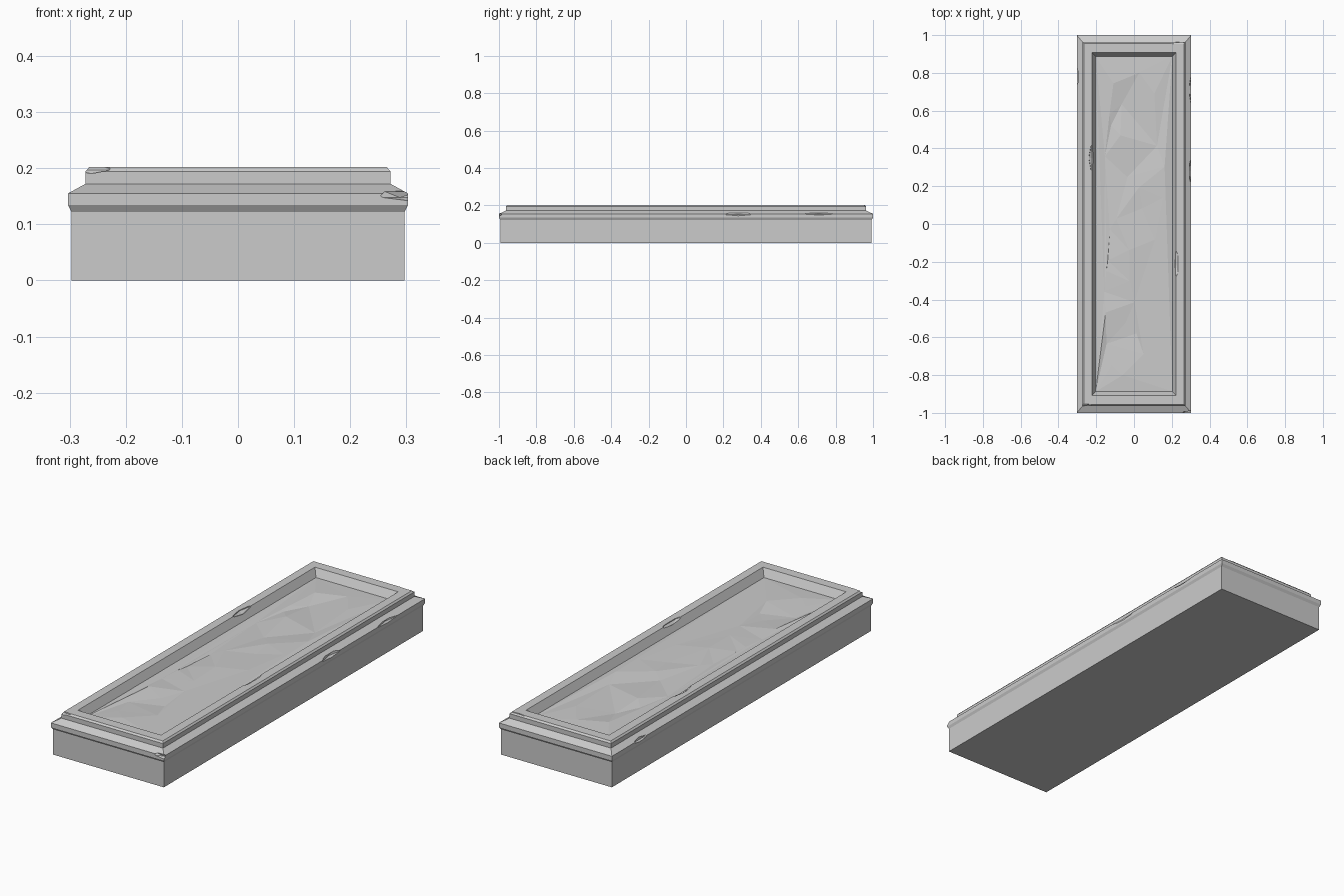
import bpy, bmesh, random
from mathutils import Vector, Matrix
from mathutils.geometry import delaunay_2d_cdt

if "Cube" in bpy.data.objects:
    bpy.data.objects.remove(bpy.data.objects["Cube"])

random.seed(7)

# Moulded trough profile: half width, half length, height
profile = [(0.297, 0.992, 0.0), (0.297, 0.992, 0.122), (0.303, 1.0, 0.134),
           (0.303, 1.0, 0.155), (0.272, 0.963, 0.172), (0.272, 0.963, 0.194),
           (0.265, 0.955, 0.202), (0.223, 0.908, 0.202), (0.203, 0.887, 0.165)]


def finish(bm, name):
    bmesh.ops.recalc_face_normals(bm, faces=bm.faces)
    mesh = bpy.data.meshes.new(name)
    bm.to_mesh(mesh)
    bm.free()
    obj = bpy.data.objects.new(name, mesh)
    bpy.context.collection.objects.link(obj)
    return obj


# Stone trough walls
bm = bmesh.new()
rings = [[bm.verts.new((sx * x, sy * y, z))
          for sx, sy in ((-1, -1), (1, -1), (1, 1), (-1, 1))]
         for x, y, z in profile]
bm.faces.new(rings[0])
for a, b in zip(rings, rings[1:]):
    for i in range(4):
        j = (i + 1) % 4
        bm.faces.new((a[i], a[j], b[j], b[i]))

# Uneven faceted floor inside the rim
corners = [v.co.xy.copy() for v in rings[-1]]
points = [Vector((random.uniform(-0.17, 0.17), -0.8 + 1.6 * i / 29)) for i in range(30)]
co, _, tris, _, _, _ = delaunay_2d_cdt(corners + points, [(0, 1), (1, 2), (2, 3), (3, 0)],
                                       [], 0, 1e-5)[:6]
floor = []
for p in co:
    hit = [v for v in rings[-1] if (v.co.xy - p).length < 1e-4]
    floor.append(hit[0] if hit else
                 bm.verts.new((p.x, p.y, 0.166 + random.uniform(-0.008, 0.01))))
for t in tris:
    bm.faces.new([floor[i] for i in t])
trough = finish(bm, "stone_trough")

# Small chips knocked out of the edges: position and radii
chips = [((0.308, 0.28, 0.157), (0.02, 0.08, 0.015)),
         ((0.308, 0.71, 0.159), (0.018, 0.09, 0.013)),
         ((0.305, -1.003, 0.153), (0.06, 0.02, 0.012)),
         ((-0.262, -0.962, 0.202), (0.045, 0.012, 0.012)),
         ((-0.308, 0.78, 0.157), (0.018, 0.06, 0.015)),
         ((-0.221, 0.35, 0.206), (0.02, 0.08, 0.018)),
         ((0.221, -0.21, 0.206), (0.016, 0.09, 0.016)),
         ((0.24, 0.962, 0.203), (0.07, 0.012, 0.01))]
bm = bmesh.new()
for loc, size in chips:
    bmesh.ops.create_icosphere(bm, subdivisions=1, radius=1,
                               matrix=Matrix.LocRotScale(Vector(loc), None, Vector(size)))
cutter = finish(bm, "chip_cutter")
cutter.hide_render = True
cutter.hide_viewport = True
cutter.display_type = 'WIRE'

mod = trough.modifiers.new("chips", 'BOOLEAN')
mod.operation = 'DIFFERENCE'
mod.solver = 'EXACT'
mod.object = cutter
